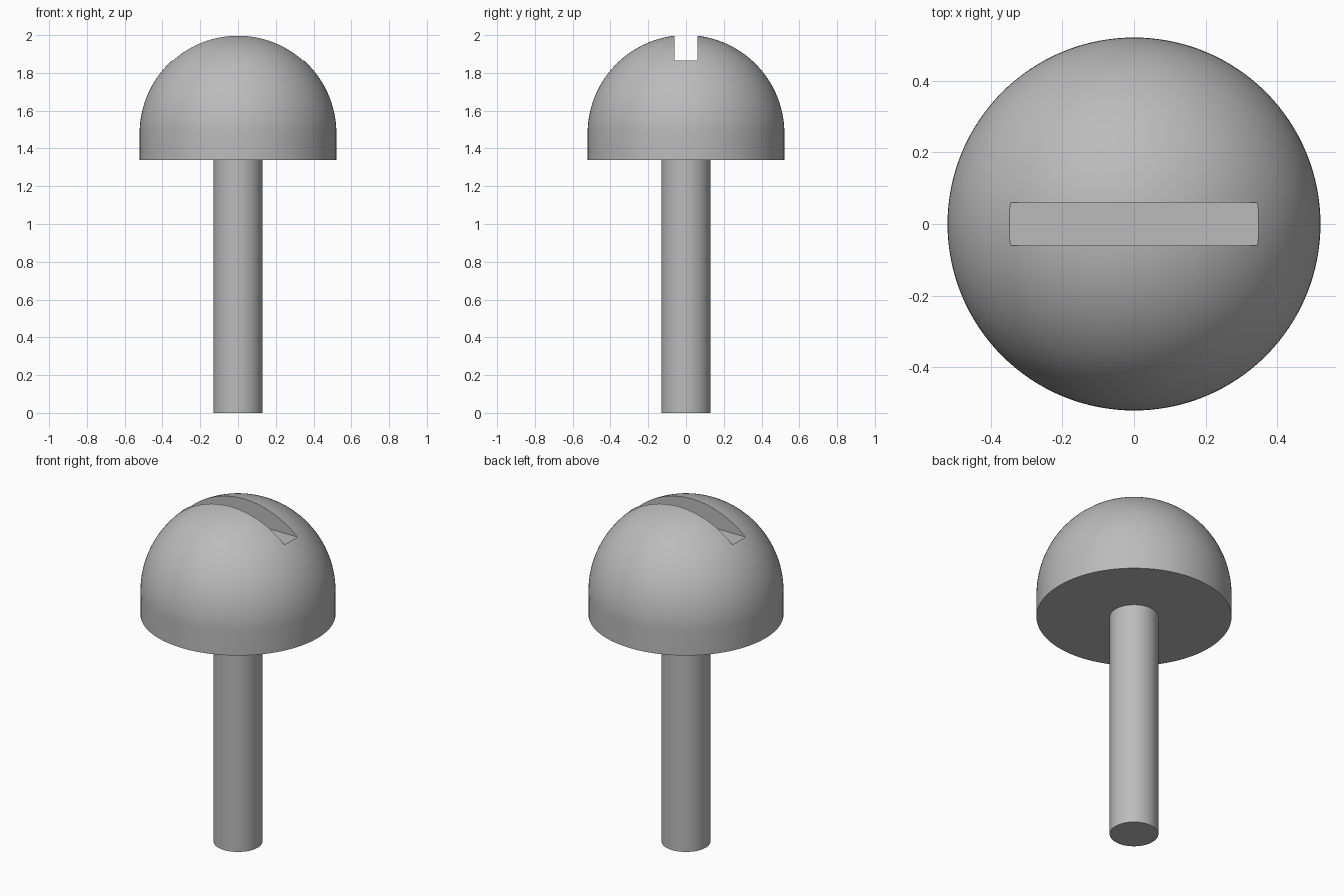
import bpy
import bmesh
import math

cube = bpy.data.objects.get("Cube")
if cube:
    bpy.data.objects.remove(cube, do_unlink=True)

HEAD_R, HEAD_BASE, TOP = 0.521, 1.34, 2.0
SHAFT_R = 0.13
SIDES = 128

grey = bpy.data.materials.new("plain grey")
grey.use_nodes = True
colour = (0.5, 0.5, 0.5, 1)
grey.diffuse_color = colour
grey.node_tree.nodes["Principled BSDF"].inputs["Base Color"].default_value = colour


def lathe(name, profile):
    """Spin an (r, z) profile, starting and ending on the axis, round z."""
    bm = bmesh.new()
    verts = [bm.verts.new((r, 0, z)) for r, z in profile]
    edges = [bm.edges.new(pair) for pair in zip(verts, verts[1:])]
    bmesh.ops.spin(bm, geom=verts + edges, cent=(0, 0, 0), axis=(0, 0, 1),
                   angle=math.tau, steps=SIDES, use_merge=True)
    bmesh.ops.remove_doubles(bm, verts=bm.verts, dist=0.0001)
    bmesh.ops.recalc_face_normals(bm, faces=bm.faces)
    mesh = bpy.data.meshes.new(name)
    bm.to_mesh(mesh)
    bm.free()
    mesh.materials.append(grey)
    obj = bpy.data.objects.new(name, mesh)
    bpy.context.collection.objects.link(obj)
    return obj


def activate(obj):
    bpy.ops.object.select_all(action='DESELECT')
    obj.select_set(True)
    bpy.context.view_layer.objects.active = obj


# Domed head with a short straight skirt
steps = 40
arc = [(HEAD_R * math.cos(a), TOP - HEAD_R + HEAD_R * math.sin(a))
       for a in (math.pi / 2 * i / steps for i in range(steps))]
head = lathe("domed_head", [(0, HEAD_BASE), (HEAD_R, HEAD_BASE)] + arc + [(0, TOP)])

# Straight slot across the top of the head
bpy.ops.mesh.primitive_cube_add(size=1, location=(0, 0, 1.865 + 0.25))
cutter = bpy.context.object
cutter.name = "slot_cutter"
cutter.scale = (0.696, 0.12, 0.5)
cutter.hide_render = True
cutter.data.materials.append(grey)
cut = head.modifiers.new("slot", 'BOOLEAN')
cut.operation = 'DIFFERENCE'
cut.solver = 'EXACT'
cut.object = cutter
activate(head)
bpy.ops.object.modifier_apply(modifier=cut.name)
bpy.data.objects.remove(cutter, do_unlink=True)

# Plain round shaft
shaft = lathe("shaft", [(0, 0), (SHAFT_R, 0), (SHAFT_R, HEAD_BASE), (0, HEAD_BASE)])

for part in (head, shaft):
    activate(part)
    bpy.ops.object.shade_smooth_by_angle(angle=math.radians(30))
